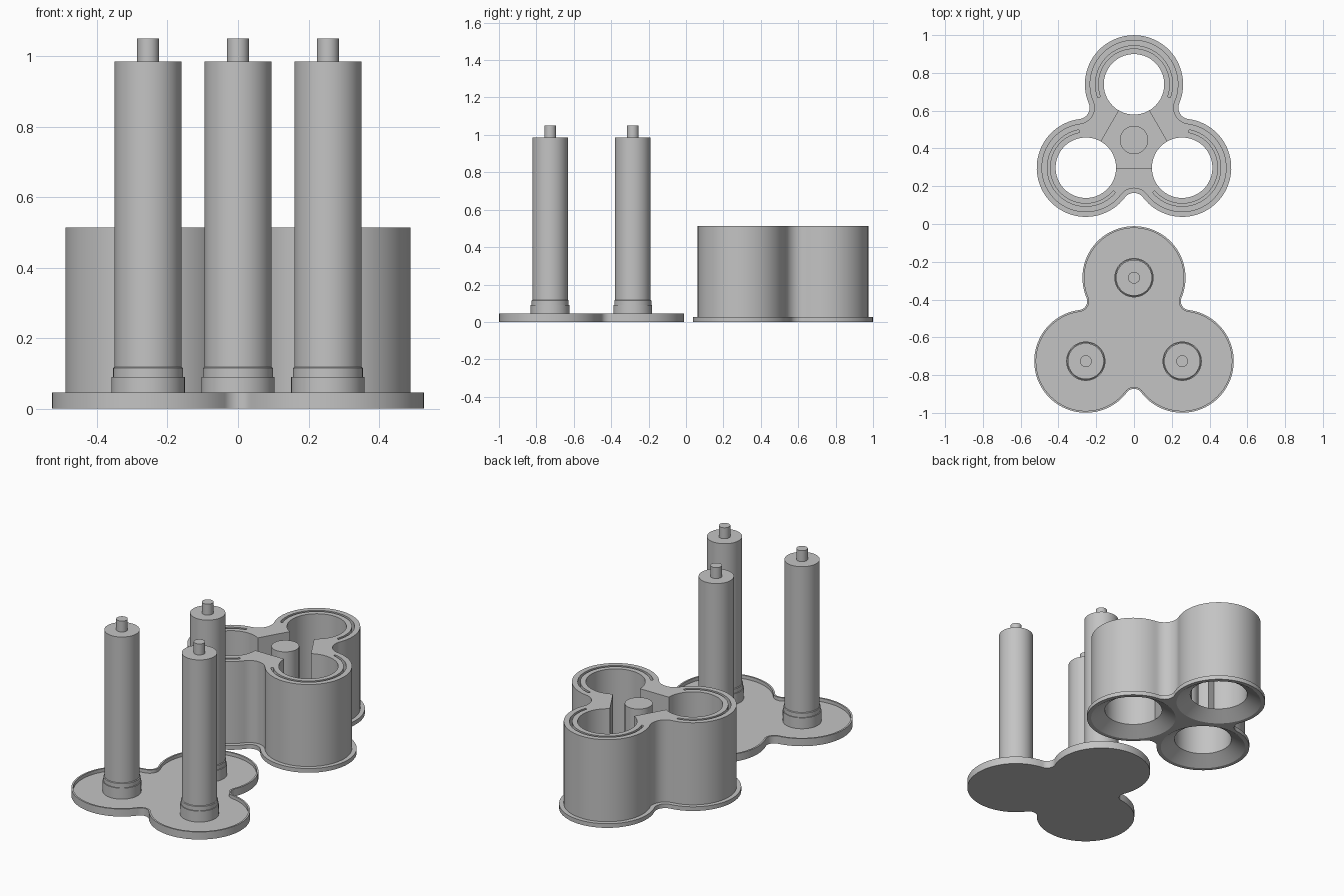
import bpy
import bmesh
from math import atan2, cos, sin, radians, sqrt, pi
from mathutils import Vector

cube = bpy.data.objects.get("Cube")
if cube:
    bpy.data.objects.remove(cube, do_unlink=True)

GREY = (0.55, 0.55, 0.55, 1.0)
grey = bpy.data.materials.new("plain grey")
grey.use_nodes = True
grey.diffuse_color = GREY
grey.node_tree.nodes["Principled BSDF"].inputs["Base Color"].default_value = GREY

HALF = 0.255                  # half the spacing between lobes
RING = 2 * HALF / sqrt(3)     # lobe distance from the trefoil middle
BLEND = 0.32                  # lobe radius plus fillet radius
LOBES = [radians(90 + 120 * k) for k in range(3)]
TRAY_Y, HOUSING_Y = -0.579, 0.445
TOP = 0.513


def polar(radius, angle):
    return Vector((radius * cos(angle), radius * sin(angle), 0))


def circle(radius, segments=72):
    return [polar(radius, 2 * pi * i / segments) for i in range(segments)]


def trefoil(radius):
    """Three round lobes joined by concave fillets."""
    reach = RING / 2 + sqrt(BLEND ** 2 - HALF ** 2)
    to_fillet = polar(reach, pi / 3) - Vector((RING, 0, 0))
    beta = atan2(to_fillet.y, to_fillet.x)
    points = []
    for a in LOBES:
        for i in range(49):
            points.append(polar(RING, a) + polar(radius, a - beta + 2 * beta * i / 48))
        start, end = beta - pi, -pi / 3 - beta
        for i in range(1, 16):
            angle = a + start + (end - start) * i / 16
            points.append(polar(reach, a + pi / 3) + polar(BLEND - radius, angle))
    return points


def arc_slot(inner, outer, middle, spread, steps=48):
    angles = [middle - spread + 2 * spread * i / steps for i in range(steps + 1)]
    return [polar(outer, a) for a in angles] + [polar(inner, a) for a in reversed(angles)]


def loft(name, sections, origin):
    """Bridge (outline, height) sections and cap both ends."""
    bm = bmesh.new()
    rings = [[bm.verts.new(p + Vector((0, 0, z))) for p in outline] for outline, z in sections]
    for low, high in zip(rings, rings[1:]):
        for i in range(len(low)):
            j = (i + 1) % len(low)
            bm.faces.new((low[i], low[j], high[j], high[i]))
    bm.faces.new(list(reversed(rings[0])))
    bm.faces.new(rings[-1])
    bmesh.ops.recalc_face_normals(bm, faces=bm.faces)
    mesh = bpy.data.meshes.new(name)
    bm.to_mesh(mesh)
    bm.free()
    mesh.materials.append(grey)
    obj = bpy.data.objects.new(name, mesh)
    obj.location = origin
    bpy.context.collection.objects.link(obj)
    return obj


def activate(obj):
    bpy.ops.object.select_all(action='DESELECT')
    obj.select_set(True)
    bpy.context.view_layer.objects.active = obj


def carve(target, cutter):
    activate(target)
    mod = target.modifiers.new("cut", 'BOOLEAN')
    mod.operation = 'DIFFERENCE'
    mod.solver = 'EXACT'
    mod.object = cutter
    bpy.ops.object.modifier_apply(modifier=mod.name)
    bpy.data.objects.remove(cutter, do_unlink=True)


def smooth(obj):
    activate(obj)
    bpy.ops.object.shade_smooth_by_angle(angle=radians(25))


# Shallow tray with a thin raised rim
tray_mid = Vector((0, TRAY_Y, 0))
rim, floor = trefoil(0.273), trefoil(0.263)
smooth(loft("tray", [(rim, 0), (rim, 0.045), (floor, 0.045), (floor, 0.025)], tray_mid))

# Stepped pillars with a pin on top
pillar_profile = [(0.104, 0.02), (0.104, 0.09), (0.099, 0.09), (0.099, 0.115),
                  (0.095, 0.118), (0.095, 0.985), (0.031, 0.985), (0.031, 1.05)]
for name, a in zip(("back_pillar", "right_pillar", "left_pillar"), LOBES):
    sections = [(circle(r), z) for r, z in pillar_profile]
    smooth(loft(name, sections, tray_mid + polar(RING, a)))

# Housing block with a foot flange
housing_mid = Vector((0, HOUSING_Y, 0))
flange, wall = trefoil(0.26), trefoil(0.235)
housing = loft("housing", [(flange, 0), (flange, 0.025), (wall, 0.025), (wall, TOP)], housing_mid)

# Triangular cavity between the three wells
triangle = [polar(RING, a) for a in LOBES]
carve(housing, loft("cavity_cutter", [(triangle, 0.05), (triangle, 0.6)], housing_mid))

# Round wells flared at the bottom, each with a curved slot outside it
flare = [(0.252, -0.01), (0.16, 0.05), (0.16, 0.6)]
for a in LOBES:
    middle = housing_mid + polar(RING, a)
    carve(housing, loft("well_cutter", [(circle(r), z) for r, z in flare], middle))
    slot = arc_slot(0.19, 0.204, a, radians(110))
    carve(housing, loft("slot_cutter", [(slot, 0.2), (slot, 0.6)], middle))
smooth(housing)

# Post in the middle of the cavity
smooth(loft("centre_post", [(circle(0.075), 0.045), (circle(0.075), TOP - 0.005)], housing_mid))
